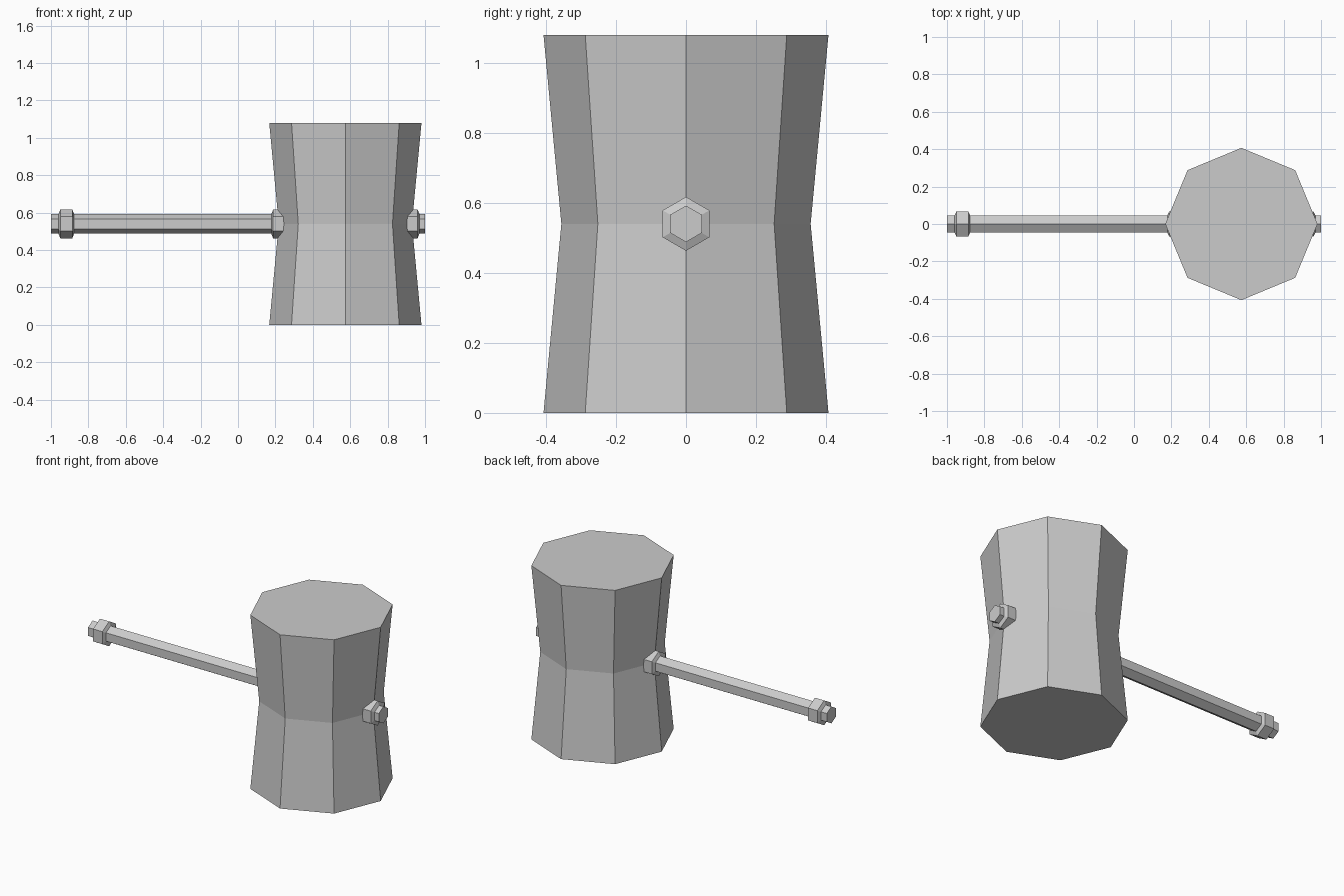
import bpy, bmesh
from math import cos, sin, pi
from mathutils import Vector

if "Cube" in bpy.data.objects:
    bpy.data.objects.remove(bpy.data.objects["Cube"])


def loft(name, sections, sides, axis, origin, phase=0.0):
    """Flat-faced solid through (position, radius) rings along the x or z axis."""
    bm = bmesh.new()
    rings = []
    for pos, r in sections:
        ring = []
        for i in range(sides):
            a = phase + 2 * pi * i / sides
            u, v = r * cos(a), r * sin(a)
            co = Vector((u, v, pos)) if axis == 'Z' else Vector((pos, u, v))
            ring.append(bm.verts.new(co + Vector(origin)))
        rings.append(ring)
    for a, b in zip(rings, rings[1:]):
        for i in range(sides):
            j = (i + 1) % sides
            bm.faces.new((a[i], a[j], b[j], b[i]))
    bm.faces.new(rings[0])
    bm.faces.new(rings[-1])
    bmesh.ops.recalc_face_normals(bm, faces=bm.faces)
    mesh = bpy.data.meshes.new(name)
    bm.to_mesh(mesh)
    bm.free()
    obj = bpy.data.objects.new(name, mesh)
    bpy.context.collection.objects.link(obj)
    return obj


HEAD_X, MID_Z = 0.574, 0.54

# Octagonal mallet head, pinched at the waist
loft("mallet_head", [(0, 0.407), (MID_Z, 0.356), (2 * MID_Z, 0.407)],
     8, 'Z', (HEAD_X, 0, 0))

# Hexagonal handle running through the head
R = 0.052
loft("handle", [(-1, R), (1, R)], 6, 'X', (0, 0, MID_Z), pi / 2)

# Chamfered hexagonal collars: grip end and both sides of the head
for name, x in (("grip_collar", -0.918),
                ("inner_collar", 0.220),
                ("outer_collar", 0.928)):
    loft(name, [(-0.042, R), (-0.032, 0.077), (0.032, 0.077), (0.042, R)],
         6, 'X', (x, 0, MID_Z), pi / 2)
